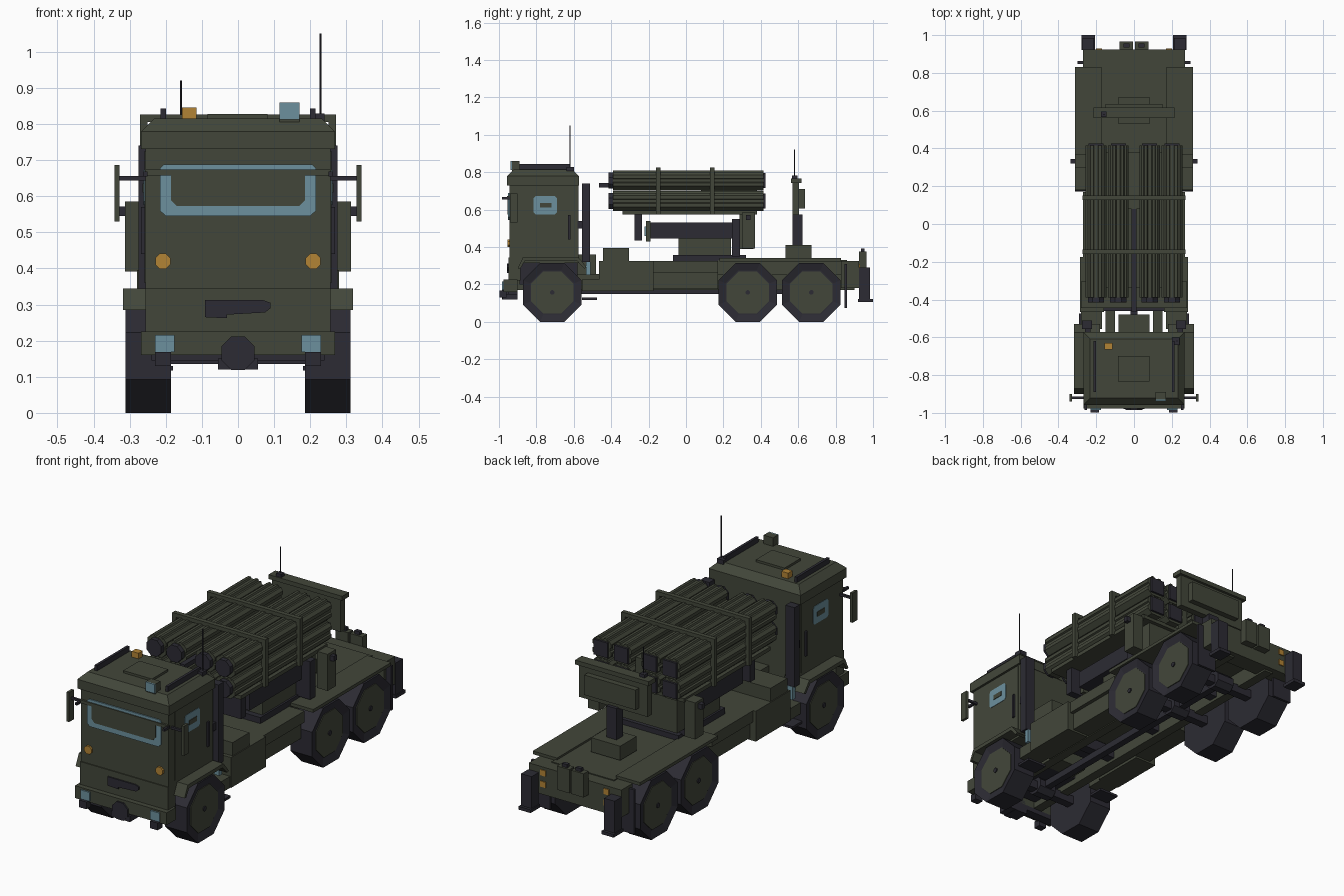
import bpy, bmesh, math
from mathutils import Matrix

if "Cube" in bpy.data.objects:
    bpy.data.objects.remove(bpy.data.objects["Cube"], do_unlink=True)


def material(name, rgb):
    m = bpy.data.materials.new(name)
    m.use_nodes = True
    m.diffuse_color = (*rgb, 1)
    bsdf = m.node_tree.nodes["Principled BSDF"]
    bsdf.inputs["Base Color"].default_value = (*rgb, 1)
    bsdf.inputs["Roughness"].default_value = 0.8
    return m


GREEN = material("olive green", (0.055, 0.062, 0.042))
DARK = material("dark grey", (0.025, 0.024, 0.033))
BLUE = material("glass blue", (0.15, 0.28, 0.34))
AMBER = material("amber", (0.45, 0.23, 0.035))


def finish(name, bm, mat, mirror=False):
    """Turn a bmesh into an object, optionally doubled across x = 0."""
    if mirror:
        dup = bmesh.ops.duplicate(bm, geom=bm.verts[:] + bm.edges[:] + bm.faces[:])["geom"]
        bmesh.ops.scale(bm, vec=(-1, 1, 1), verts=[g for g in dup if isinstance(g, bmesh.types.BMVert)])
    bmesh.ops.recalc_face_normals(bm, faces=bm.faces[:])
    me = bpy.data.meshes.new(name)
    bm.to_mesh(me)
    bm.free()
    me.materials.append(mat)
    ob = bpy.data.objects.new(name, me)
    bpy.context.collection.objects.link(ob)
    return ob


def box(name, x, y, z, mat=GREEN, mirror=False):
    bm = bmesh.new()
    for v in bmesh.ops.create_cube(bm, size=1)["verts"]:
        v.co = [(a + b) / 2 + c * (b - a) for (a, b), c in zip((x, y, z), v.co)]
    return finish(name, bm, mat, mirror)


def prism(name, pts, a, b, axis, mat=GREEN, mirror=False):
    """Extrude a profile: (y, z) along x, or (x, z) along y."""
    bm = bmesh.new()
    rows = []
    for t in (a, b):
        rows.append([bm.verts.new((t, p, q) if axis == "x" else (p, t, q)) for p, q in pts])
        bm.faces.new(rows[-1])
    n = len(pts)
    for i in range(n):
        j = (i + 1) % n
        bm.faces.new((rows[0][i], rows[0][j], rows[1][j], rows[1][i]))
    return finish(name, bm, mat, mirror)


def octagon(cx, cz, apothem, n=8):
    r = apothem / math.cos(math.pi / n)
    return [(cx + r * math.cos((i + .5) * 2 * math.pi / n),
             cz + r * math.sin((i + .5) * 2 * math.pi / n)) for i in range(n)]


def rod(name, x, y, z0, z1, r, mat=DARK):
    bm = bmesh.new()
    bmesh.ops.create_cone(bm, cap_ends=True, segments=8, radius1=r, radius2=r, depth=z1 - z0,
                          matrix=Matrix.Translation((x, y, (z0 + z1) / 2)))
    return finish(name, bm, mat)


# Wheels, hubs and running gear
for label, y in (("front", -0.715), ("middle", 0.33), ("rear", 0.67)):
    tyre = prism(label + "_tyres", octagon(y, 0.157, 0.157), 0.185, 0.312, "x", DARK, True)
    bm = bmesh.new()
    bm.from_mesh(tyre.data)
    ends = [f for f in bm.faces if abs(f.normal.x) > 0.9 and abs(f.calc_center_median().x) > 0.3]
    bmesh.ops.inset_individual(bm, faces=ends, thickness=0.042, depth=-0.012)
    bm.to_mesh(tyre.data)
    bm.free()
    prism(label + "_hubs", octagon(y, 0.157, 0.113), 0.29, 0.304, "x", GREEN, True)
    prism(label + "_hub_caps", octagon(y, 0.157, 0.012), 0.30, 0.309, "x", DARK, True)
    box(label + "_axle", (-0.2, 0.2), (y - 0.022, y + 0.022), (0.135, 0.18), DARK)
    prism(label + "_differential", octagon(y, 0.165, 0.045), -0.05, 0.05, "x", DARK)
box("drive_shaft", (-0.018, 0.018), (-0.7, 0.67), (0.15, 0.185), DARK)

# Chassis frame and decks
box("frame_rails", (0.1, 0.15), (-0.9, 0.9), (0.17, 0.255), GREEN, True)
for i, y in enumerate((-0.3, 0.05, 0.5)):
    box("cross_member_%d" % i, (-0.12, 0.12), (y - 0.025, y + 0.025), (0.185, 0.245), DARK)
box("front_deck", (-0.27, 0.27), (-0.31, 0.17), (0.265, 0.325))
box("rear_deck", (-0.182, 0.182), (0.17, 0.86), (0.25, 0.33))
box("rear_fenders", (0.172, 0.313), (0.18, 0.83), (0.323, 0.34), GREEN, True)
box("side_lockers", (0.16, 0.285), (-0.465, -0.175), (0.165, 0.325), GREEN, True)
box("side_skirts", (0.15, 0.25), (-0.175, 0.17), (0.175, 0.265), GREEN, True)
box("forward_platform", (-0.28, 0.28), (-0.445, -0.305), (0.31, 0.395))
box("platform_underside", (-0.18, 0.18), (-0.46, -0.3), (0.25, 0.31), DARK)
box("rear_beam", (-0.27, 0.27), (0.83, 0.925), (0.18, 0.325))
box("mud_flaps", (0.19, 0.3), (0.848, 0.862), (0.075, 0.31), DARK, True)
box("stabiliser_legs", (0.212, 0.273), (0.925, 0.985), (0.11, 0.29), DARK, True)
box("stabiliser_feet", (0.207, 0.278), (0.92, 1.0), (0.105, 0.122), DARK, True)
for i, z in enumerate((0.235, 0.295)):
    box("tail_lights_%d" % i, (0.17, 0.2), (0.92, 0.93), (z - 0.015, z + 0.015), AMBER, True)
box("fuel_cans", (0.005, 0.078), (0.925, 0.965), (0.25, 0.375), GREEN, True)
box("fuel_can_caps", (0.025, 0.055), (0.935, 0.955), (0.375, 0.392), DARK, True)

# Space between cab and deck
box("gearbox", (-0.082, 0.082), (-0.58, -0.48), (0.2, 0.36))
box("air_tanks", (0.17, 0.28), (-0.555, -0.465), (0.165, 0.225), GREEN, True)
box("side_steps", (0.18, 0.29), (-0.555, -0.475), (0.118, 0.13), DARK, True)
box("air_stacks", (0.222, 0.275), (-0.555, -0.512), (0.32, 0.74), DARK, True)
box("stack_brackets", (0.23, 0.26), (-0.58, -0.55), (0.5, 0.54), DARK, True)
box("stack_lamps", (0.235, 0.265), (-0.535, -0.51), (0.25, 0.32), BLUE, True)

# Cab body with a chamfered roof cap
box("cab_body", (-0.256, 0.256), (-0.945, -0.575), (0.315, 0.74))
box("cab_nose", (-0.256, 0.256), (-0.95, -0.885), (0.22, 0.345))
box("engine_block", (-0.17, 0.17), (-0.89, -0.58), (0.2, 0.32), DARK)
roof = box("cab_roof", (-0.268, 0.268), (-0.957, -0.573), (0.73, 0.815))
bm = bmesh.new()
bm.from_mesh(roof.data)
top = [e for e in bm.edges if all(v.co.z > 0.8 for v in e.verts)]
bmesh.ops.bevel(bm, geom=top, offset=0.036, segments=1, affect='EDGES')
bm.to_mesh(roof.data)
bm.free()
box("roof_hatch", (-0.085, 0.082), (-0.835, -0.7), (0.81, 0.827))
box("roof_rails", (0.2, 0.214), (-0.89, -0.62), (0.81, 0.843), DARK, True)
box("antenna_base", (0.2, 0.24), (-0.64, -0.6), (0.805, 0.829), DARK)
rod("tall_antenna", 0.228, -0.62, 0.81, 1.05, 0.003)
box("beacon", (-0.155, -0.115), (-0.665, -0.63), (0.812, 0.845), AMBER)
box("roof_sight", (0.115, 0.17), (-0.93, -0.89), (0.805, 0.86))
box("sight_lens", (0.115, 0.17), (-0.937, -0.93), (0.812, 0.86), BLUE)

# Windscreen frame, armoured centre and side windows
prism("windscreen", [(-0.216, 0.56), (-0.2, 0.545), (0.2, 0.545), (0.216, 0.56),
                     (0.216, 0.678), (0.206, 0.688), (-0.206, 0.688), (-0.216, 0.678)],
      -0.951, -0.943, "y", BLUE)
prism("windscreen_cover", [(-0.186, 0.59), (-0.17, 0.573), (0.17, 0.573), (0.186, 0.59),
                           (0.186, 0.66), (-0.186, 0.66)], -0.955, -0.949, "y")
box("windscreen_ledge", (-0.256, 0.256), (-0.956, -0.944), (0.657, 0.674))
prism("side_windows", [(-0.815, 0.585), (-0.805, 0.575), (-0.7, 0.575), (-0.69, 0.585),
                       (-0.69, 0.66), (-0.7, 0.672), (-0.805, 0.672), (-0.815, 0.66)],
      0.254, 0.261, "x", BLUE, True)
box("window_covers", (0.258, 0.264), (-0.78, -0.72), (0.61, 0.635), GREEN, True)
box("door_panels", (0.254, 0.259), (-0.895, -0.595), (0.36, 0.725), GREEN, True)
box("door_handles", (0.255, 0.268), (-0.632, -0.618), (0.44, 0.57), DARK, True)

# Mirrors
box("mirrors", (0.328, 0.342), (-0.94, -0.9), (0.53, 0.686), GREEN, True)
box("mirror_arms", (0.25, 0.332), (-0.926, -0.914), (0.644, 0.656), DARK, True)
box("mirror_brackets", (-0.262, -0.25), (-0.985, -0.94), (0.655, 0.668), DARK, True)

# Front fenders
prism("front_fenders", [(-0.9, 0.285), (-0.872, 0.345), (-0.575, 0.345), (-0.53, 0.29),
                        (-0.545, 0.285), (-0.582, 0.325), (-0.862, 0.325), (-0.885, 0.285)],
      0.18, 0.318, "x", GREEN, True)

# Bumper, lamps and grille
box("bumper", (-0.268, 0.268), (-0.977, -0.9), (0.16, 0.225))
box("bumper_underside", (-0.24, 0.24), (-0.95, -0.9), (0.145, 0.17), DARK)
box("tow_hooks", (0.186, 0.23), (-0.998, -0.96), (0.13, 0.168), DARK, True)
box("headlights", (0.176, 0.23), (-0.985, -0.976), (0.169, 0.216), BLUE, True)
prism("turn_lights", octagon(0.208, 0.42, 0.021), -0.955, -0.944, "y", AMBER, True)
prism("grille", [(-0.092, 0.265), (-0.03, 0.262), (-0.03, 0.272), (0.075, 0.278), (0.09, 0.29),
                 (0.09, 0.305), (0.07, 0.312), (-0.092, 0.312)], -0.957, -0.949, "y", DARK)
prism("winch", octagon(0, 0.165, 0.046), -0.985, -0.9, "y", DARK)
box("winch_mount", (-0.055, 0.055), (-0.98, -0.9), (0.12, 0.15), DARK)

# Turntable and elevating boom
box("turntable", (-0.18, 0.18), (-0.07, 0.32), (0.325, 0.357), DARK)
box("turret_base", (-0.17, 0.17), (-0.04, 0.24), (0.35, 0.45))
box("boom", (-0.2, 0.2), (-0.19, 0.26), (0.445, 0.532), DARK)
box("boom_end", (-0.17, 0.17), (-0.215, -0.19), (0.43, 0.54))
box("boom_lamps", (0.1, 0.13), (-0.222, -0.215), (0.46, 0.51), BLUE, True)
box("cradle_stop", (-0.21, 0.21), (-0.275, -0.235), (0.435, 0.59), DARK)
box("boom_pivot", (-0.25, 0.25), (0.245, 0.29), (0.35, 0.55), DARK)
box("turret_back", (-0.2, 0.2), (0.285, 0.36), (0.39, 0.58))
box("trunnions", (0.25, 0.313), (0.3, 0.37), (0.392, 0.585), GREEN, True)
box("trunnion_pins", (0.31, 0.335), (0.32, 0.345), (0.545, 0.572), DARK, True)

# Ribbed launch tubes in two rows of four, held by two frames
for row, z in enumerate((0.645, 0.755)):
    for col, x in enumerate((0.083, 0.201)):
        half = [(0.03, -0.053), (0.055, -0.03), (0.055, -0.012), (0.047, -0.008),
                (0.047, 0.008), (0.055, 0.012), (0.055, 0.03), (0.042, 0.045),
                (0.032, 0.045), (0.028, 0.055), (0.014, 0.055), (0.01, 0.047)]
        prof = half + [(-p, q) for p, q in reversed(half)]
        tag = "_%d_%d" % (row, col)
        prism("tubes" + tag, [(x + p, z + q) for p, q in prof], -0.39, 0.415, "y", GREEN, True)
        prism("front_covers" + tag, octagon(x, z, 0.043), -0.415, -0.385, "y", DARK, True)
        box("rear_covers" + tag, (x - 0.04, x + 0.04), (0.41, 0.426), (z - 0.04, z + 0.04), DARK, True)
for i, y in enumerate((-0.148, 0.14)):
    w = (y - 0.012, y + 0.012)
    box("frame_top_%d" % i, (-0.272, 0.272), w, (0.805, 0.826))
    box("frame_bottom_%d" % i, (-0.272, 0.272), w, (0.575, 0.596))
    box("frame_posts_%d" % i, (0.25, 0.272), w, (0.58, 0.82), GREEN, True)
box("cradle_floor", (-0.255, 0.255), (-0.34, 0.38), (0.575, 0.595))
box("cradle_spine", (-0.028, 0.028), (0.08, 0.38), (0.59, 0.74))
box("centre_rail", (-0.014, 0.014), (-0.465, 0.08), (0.718, 0.742), DARK)

# Rear mast with equipment panel
box("mast_base", (-0.085, 0.085), (0.533, 0.67), (0.335, 0.41))
box("mast", (-0.03, 0.03), (0.57, 0.622), (0.41, 0.575), DARK)
box("mast_panel", (-0.2, 0.2), (0.57, 0.605), (0.57, 0.75))
box("panel_lip", (-0.215, 0.215), (0.562, 0.618), (0.742, 0.765))
box("panel_box", (-0.15, 0.15), (0.6, 0.635), (0.605, 0.71))
box("panel_antenna_base", (-0.175, -0.145), (0.567, 0.595), (0.76, 0.782), DARK)
rod("short_antenna", -0.158, 0.58, 0.77, 0.92, 0.003)
